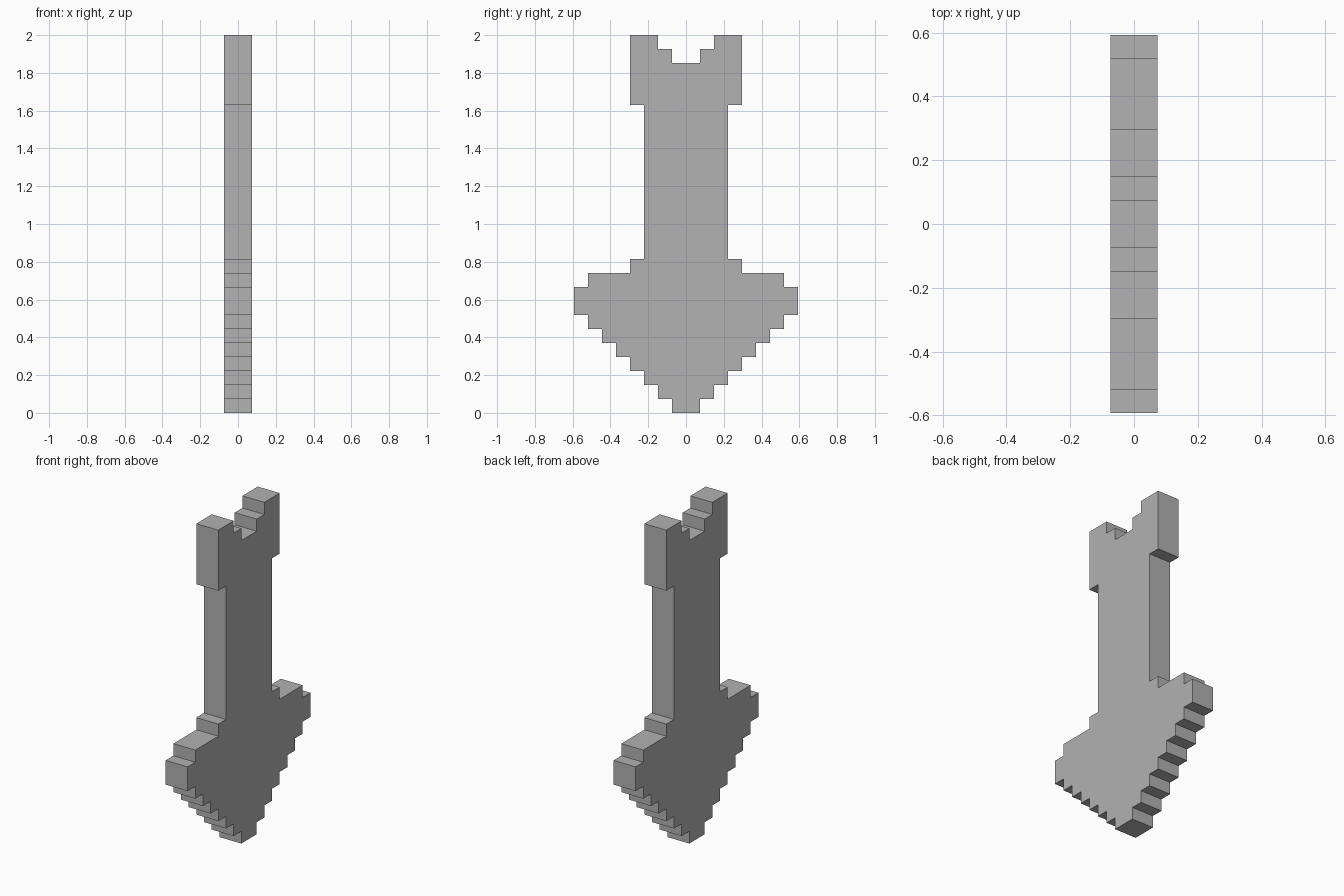
import bpy
import bmesh

cube = bpy.data.objects.get("Cube")
if cube:
    bpy.data.objects.remove(cube, do_unlink=True)

UNIT = 2 / 27  # one square of the stepped outline

# Plain grey material
grey = bpy.data.materials.new("plain grey")
grey.use_nodes = True
colour = (0.445, 0.445, 0.445, 1)
grey.diffuse_color = colour
grey.node_tree.nodes["Principled BSDF"].inputs["Base Color"].default_value = colour

# Half outline as (half width, bottom, top) steps, from tip to forked end
steps = [(row + 1, row, row + 1) for row in range(7)]   # stepped point
steps += [(8, 7, 9), (7, 9, 10), (4, 10, 11)]           # shoulders
steps += [(3, 11, 22), (4, 22, 27)]                     # shaft and end block
half = [(w, z) for w, low, high in steps for z in (low, high)]
half += [(2, 27), (2, 26), (1, 26), (1, 25)]            # stepped notch

# Mirror the half outline and extrude it across x
outline = half + [(-w, z) for w, z in reversed(half)]
bm = bmesh.new()
face = bm.faces.new([bm.verts.new((-UNIT, w * UNIT, z * UNIT)) for w, z in outline])
new = bmesh.ops.extrude_face_region(bm, geom=[face], use_keep_orig=True)["geom"]
moved = [v for v in new if isinstance(v, bmesh.types.BMVert)]
bmesh.ops.translate(bm, verts=moved, vec=(2 * UNIT, 0, 0))
bmesh.ops.recalc_face_normals(bm, faces=bm.faces)

mesh = bpy.data.meshes.new("stepped_arrow")
bm.to_mesh(mesh)
bm.free()
mesh.materials.append(grey)
arrow = bpy.data.objects.new("stepped_arrow", mesh)
bpy.context.collection.objects.link(arrow)
